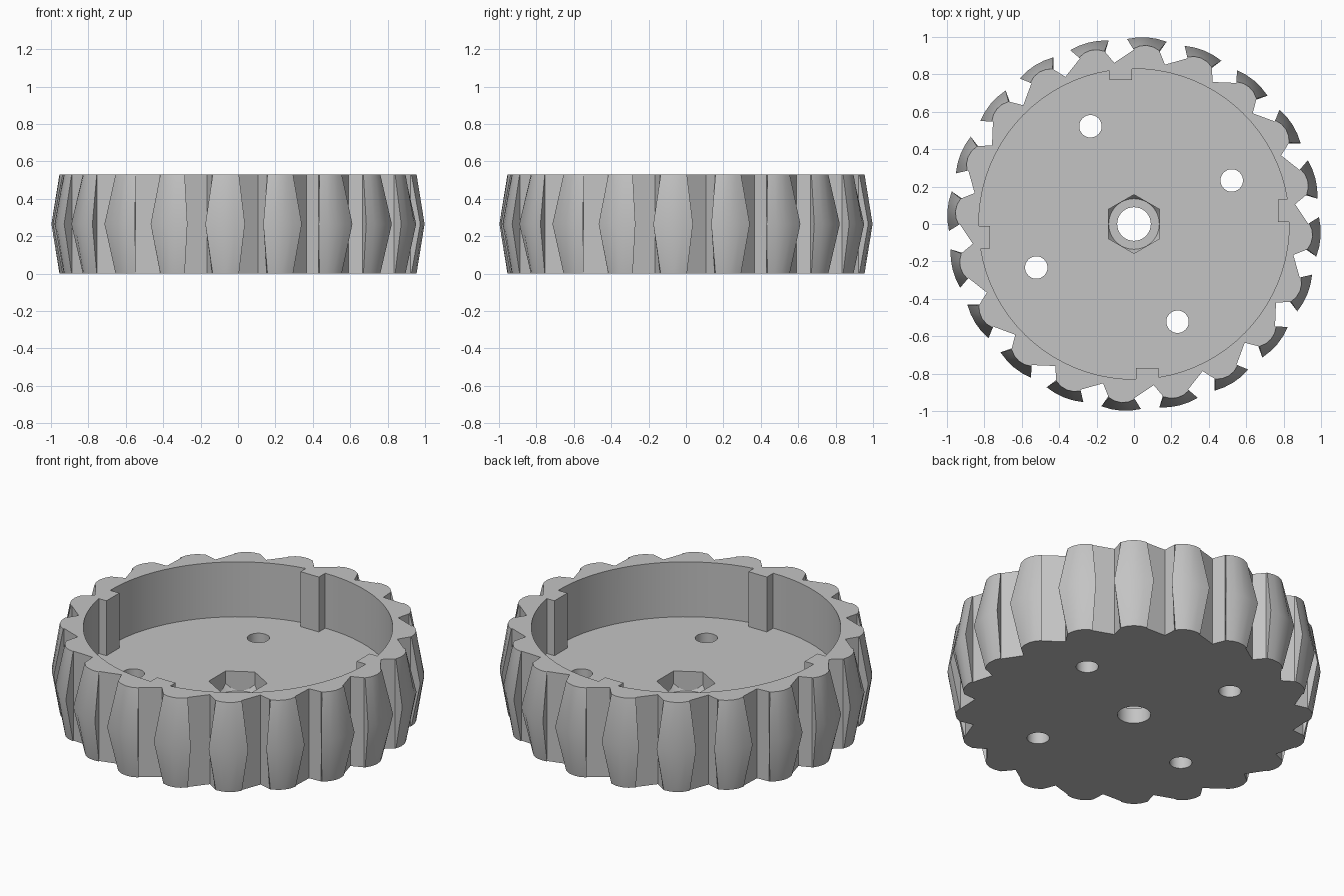
import bpy, bmesh
from math import radians, cos, sin, pi, tau, asin, sqrt

if "Cube" in bpy.data.objects:
    bpy.data.objects.remove(bpy.data.objects["Cube"], do_unlink=True)

HEIGHT = 0.53
FLOOR = 0.205
TREADS = 20
CAVITY_R = 0.83

grey = bpy.data.materials.new("plain grey")
grey.use_nodes = True
colour = (0.55, 0.55, 0.55, 1)
grey.diffuse_color = colour
grey.node_tree.nodes["Principled BSDF"].inputs["Base Color"].default_value = colour


def polar(r, a):
    return (r * cos(a), r * sin(a))


def circle(r, n, cx=0, cy=0, start=0):
    pts = [polar(r, start + tau * i / n) for i in range(n)]
    return [(x + cx, y + cy) for x, y in pts]


def loft(name, layers):
    """Closed solid through (z, outline) layers with equal point counts."""
    bm = bmesh.new()
    rings = [[bm.verts.new((x, y, z)) for x, y in pts] for z, pts in layers]
    n = len(rings[0])
    for low, high in zip(rings, rings[1:]):
        for i in range(n):
            j = (i + 1) % n
            bm.faces.new((low[i], low[j], high[j], high[i]))
    bm.faces.new(rings[0][::-1])
    bm.faces.new(rings[-1])
    bmesh.ops.recalc_face_normals(bm, faces=bm.faces)
    mesh = bpy.data.meshes.new(name)
    bm.to_mesh(mesh)
    bm.free()
    ob = bpy.data.objects.new(name, mesh)
    mesh.materials.append(grey)
    bpy.context.collection.objects.link(ob)
    return ob


def combine(target, tool, operation="DIFFERENCE"):
    mod = target.modifiers.new(operation.title(), "BOOLEAN")
    mod.operation = operation
    mod.solver = "EXACT"
    mod.object = tool
    bpy.context.view_layer.objects.active = target
    bpy.ops.object.modifier_apply(modifier=mod.name)
    bpy.data.objects.remove(tool, do_unlink=True)


def tread_outline(half_angle, crown, drop):
    """Ring of flared pads, each with a slanted undercut gap beside it."""
    pts = []
    for k in range(TREADS):
        mid = 86 + k * 360 / TREADS
        pts.append(polar(0.868, radians(mid - 7)))
        pts.append(polar(0.932, radians(mid - 4.5)))
        for f in (-1, -0.5, 0, 0.5, 1):
            pts.append(polar(crown - drop * f * f, radians(mid + f * half_angle)))
        pts.append(polar(0.932, radians(mid + 4)))
    return pts


def cavity_outline():
    """Circle interrupted by four square locking tabs."""
    near, far, inner = 0.01, 0.13, 0.77
    start, end = asin(near / CAVITY_R), asin(far / CAVITY_R)
    pts = []
    for q in range(4):
        turn = q * pi / 2
        for x, y in ((sqrt(CAVITY_R**2 - near**2), near), (inner, near),
                     (inner, far)):
            pts.append((x * cos(turn) - y * sin(turn), x * sin(turn) + y * cos(turn)))
        steps = 18
        for i in range(steps):
            pts.append(polar(CAVITY_R, turn + end + (pi / 2 + start - end) * i / steps))
    return pts


# Wheel body, widest at half height
edge = tread_outline(4.3, 0.957, 0.02)
middle = tread_outline(6.15, 1.0, 0.01)
wheel = loft("wheel_body", [(0, edge), (HEIGHT / 2, middle), (HEIGHT, edge)])

# Open cavity with tabs
cavity = cavity_outline()
combine(wheel, loft("cavity_cutter", [(FLOOR, cavity), (HEIGHT + 0.1, cavity)]))

# Hexagonal nut pocket with bevelled bottom corners
hexagon = circle(0.157, 6, start=pi / 2)
pocket = loft("nut_pocket_cutter", [(0.09, hexagon), (FLOOR + 0.03, hexagon)])
cone = loft("pocket_cone", [(0.08, circle(0.13, 48)), (FLOOR + 0.1, circle(0.25, 48))])
combine(pocket, cone, "INTERSECT")
combine(wheel, pocket)

# Axle hole and four bolt holes
holes = [(0.09, 0, 0)]
holes += [(0.06, *polar(0.572, radians(24) + q * pi / 2)) for q in range(4)]
for r, x, y in holes:
    outline = circle(r, 32, x, y)
    combine(wheel, loft("hole_cutter", [(-0.1, outline), (FLOOR + 0.1, outline)]))

bpy.ops.object.select_all(action="DESELECT")
wheel.select_set(True)
bpy.context.view_layer.objects.active = wheel
bpy.ops.object.shade_smooth_by_angle(angle=radians(25))
